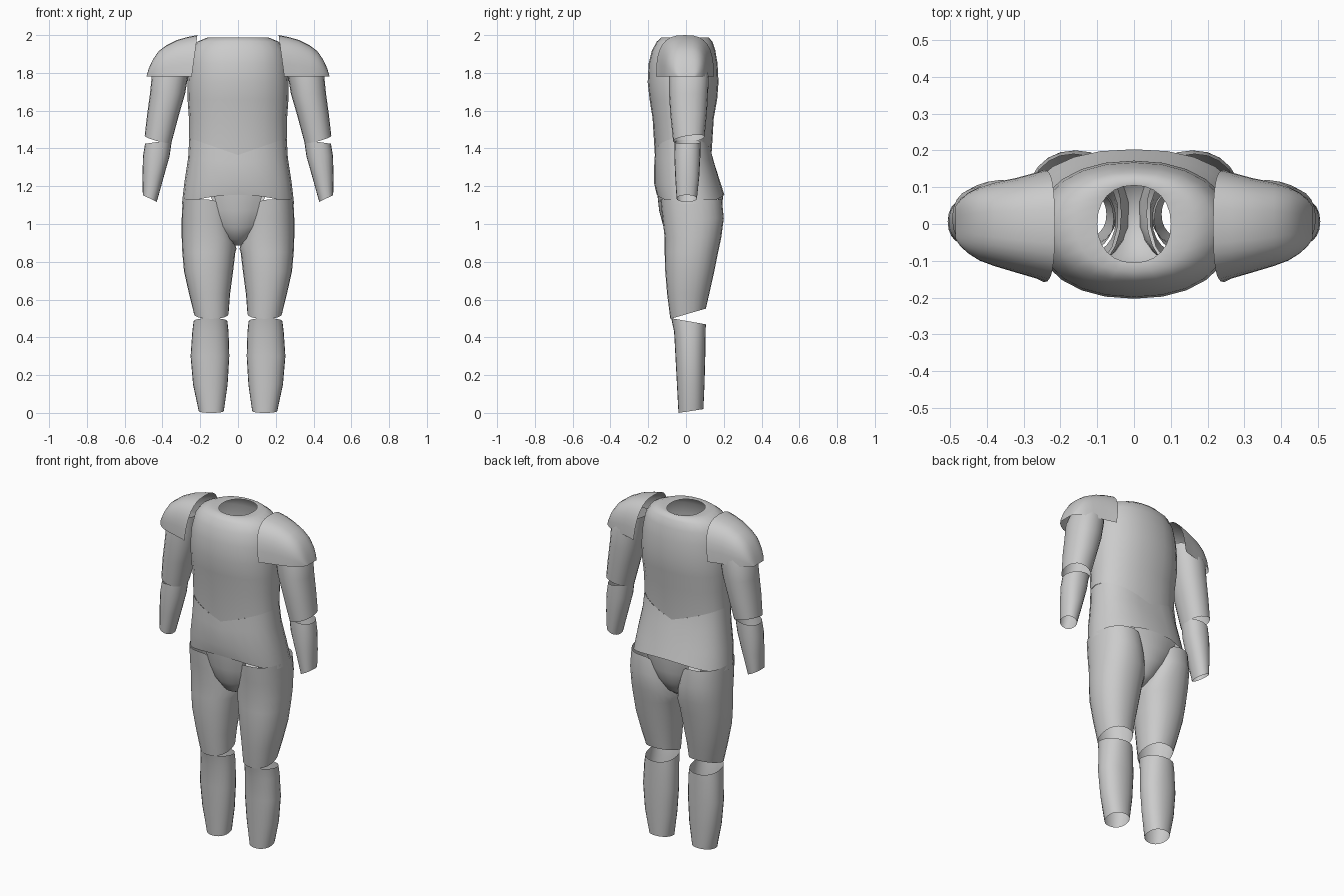
import bpy, bmesh
from math import sin, cos, pi, copysign


def make(name, rows, closed):
    """Skin a grid of point rows into one smooth open shell."""
    bm = bmesh.new()
    grid = [[bm.verts.new(p) for p in row] for row in rows]
    n = len(grid[0])
    for a, b in zip(grid, grid[1:]):
        for i in range(n if closed else n - 1):
            j = (i + 1) % n
            bm.faces.new((a[i], a[j], b[j], b[i]))
    bmesh.ops.remove_doubles(bm, verts=bm.verts, dist=0.0005)
    bmesh.ops.recalc_face_normals(bm, faces=bm.faces)
    for f in bm.faces:
        f.smooth = True
    me = bpy.data.meshes.new(name)
    bm.to_mesh(me)
    bm.free()
    ob = bpy.data.objects.new(name, me)
    bpy.context.collection.objects.link(ob)
    return ob


def tube(name, rings, side=1, n=24, power=2.2):
    """Loft rings (z, x0, x1, y0, y1[, edge shape]) into an open tube."""
    rows = []
    for r in rings:
        z, x0, x1, y0, y1 = r[:5]
        edge = r[5] if len(r) > 5 else (lambda c, s: 0)
        row = []
        for i in range(n):
            t = 2 * pi * i / n
            c, s = cos(t), sin(t)
            u = copysign(abs(c) ** (2 / power), c)
            v = copysign(abs(s) ** (2 / power), s)
            x = (x0 + x1) / 2 + u * (x1 - x0) / 2
            y = (y0 + y1) / 2 + v * (y1 - y0) / 2
            row.append((side * x, y, z + edge(u, v)))
        rows.append(row)
    return make(name, rows, True)


def tilt(dx, dy):
    return lambda c, s: dx * c + dy * s


def waist(c, s):
    return -0.09 * (1 - abs(c))


def hem(c, s):
    return 0.05 * (1 - c * c)


# chest shell with neck opening
tube("chest", [
    (1.985, -.10, .10, -.105, .105), (1.988, -.16, .16, -.13, .12),
    (1.965, -.215, .215, -.155, .14), (1.92, -.245, .245, -.18, .155),
    (1.85, -.26, .26, -.198, .167), (1.75, -.268, .268, -.203, .172),
    (1.66, -.267, .267, -.193, .165), (1.56, -.26, .26, -.177, .147),
    (1.455, -.26, .26, -.165, .135, waist)])

# abdomen shell
tube("abdomen", [
    (1.455, -.258, .258, -.165, .135, waist),
    (1.35, -.264, .264, -.168, .15, lambda c, s: -.03 * (1 - abs(c))),
    (1.22, -.284, .284, -.17, .182),
    (1.105, -.297, .297, -.155, .203, hem)], power=2.3)

# crotch guard: curved strip from front to back
strip = [(-.152, 1.16, .13), (-.142, 1.07, .105), (-.118, .98, .085),
         (-.075, .915, .06), (-.01, .885, .045), (.06, .885, .045),
         (.125, .93, .065), (.17, 1.0, .09), (.19, 1.07, .115),
         (.197, 1.16, .15)]
rows = []
for y, z, w in strip:
    row = []
    for i in range(9):
        u = i / 4 - 1
        k = .14 * u * u
        row.append((u * w, y + (.02 - y) * k, z + (1.13 - z) * k * .5))
    rows.append(row)
make("crotch_guard", rows, False)

for side, tag in ((-1, "right"), (1, "left")):
    # thigh: inner top edge dips towards the crotch
    tube(tag + "_thigh", [
        (1.13, .035, .293, -.135, .19,
         lambda c, s: -.2 * max(0, -c) ** 3),
        (1.03, .02, .298, -.125, .2,
         lambda c, s: -.13 * max(0, -c) ** 3),
        (.93, .008, .298, -.113, .187,
         lambda c, s: -.06 * max(0, -c) ** 3),
        (.85, .014, .295, -.113, .17), (.75, .026, .286, -.11, .15),
        (.63, .042, .259, -.1, .123),
        (.525, .05, .233, -.083, .105, tilt(0, .027))], side)

    # shin
    tube(tag + "_shin", [
        (.485, .056, .235, -.078, .105, tilt(0, -.016)),
        (.43, .05, .242, -.063, .104), (.3, .046, .251, -.056, .102),
        (.15, .055, .238, -.048, .098),
        (.01, .075, .208, -.04, .092, tilt(0, .01))], side)

    # upper arm
    tube(tag + "_upper_arm", [
        (1.86, .25, .43, -.085, .11, tilt(-.02, 0)),
        (1.78, .265, .457, -.09, .12), (1.69, .28, .466, -.09, .117),
        (1.58, .312, .481, -.083, .11),
        (1.45, .352, .494, -.068, .098, tilt(.018, .012))], side, 20)

    # forearm
    tube(tag + "_forearm", [
        (1.435, .35, .492, -.06, .078, tilt(-.01, 0)),
        (1.36, .362, .503, -.062, .076), (1.25, .393, .506, -.057, .07),
        (1.135, .43, .504, -.05, .058, tilt(.018, 0))], side, 20)

    # shoulder pad: arches shrinking outwards
    arches = [(.215, 2.0, -.158, .147), (.265, 1.99, -.148, .14),
              (.32, 1.975, -.132, .125), (.38, 1.945, -.114, .113),
              (.42, 1.915, -.099, .1), (.45, 1.872, -.08, .085),
              (.472, 1.825, -.06, .066), (.485, 1.78, -.04, .048)]
    rows = []
    for x, top, y0, y1 in arches:
        row = []
        for i in range(17):
            t = pi * i / 16
            u = copysign(abs(cos(t)) ** .72, cos(t))
            v = max(0, sin(t)) ** .72
            row.append((side * (x + .03 * (1 - v) * (x < .25)),
                        (y0 + y1) / 2 + u * (y1 - y0) / 2,
                        1.78 + (top - 1.78) * v))
        rows.append(row)
    make(tag + "_shoulder_pad", rows, False)
